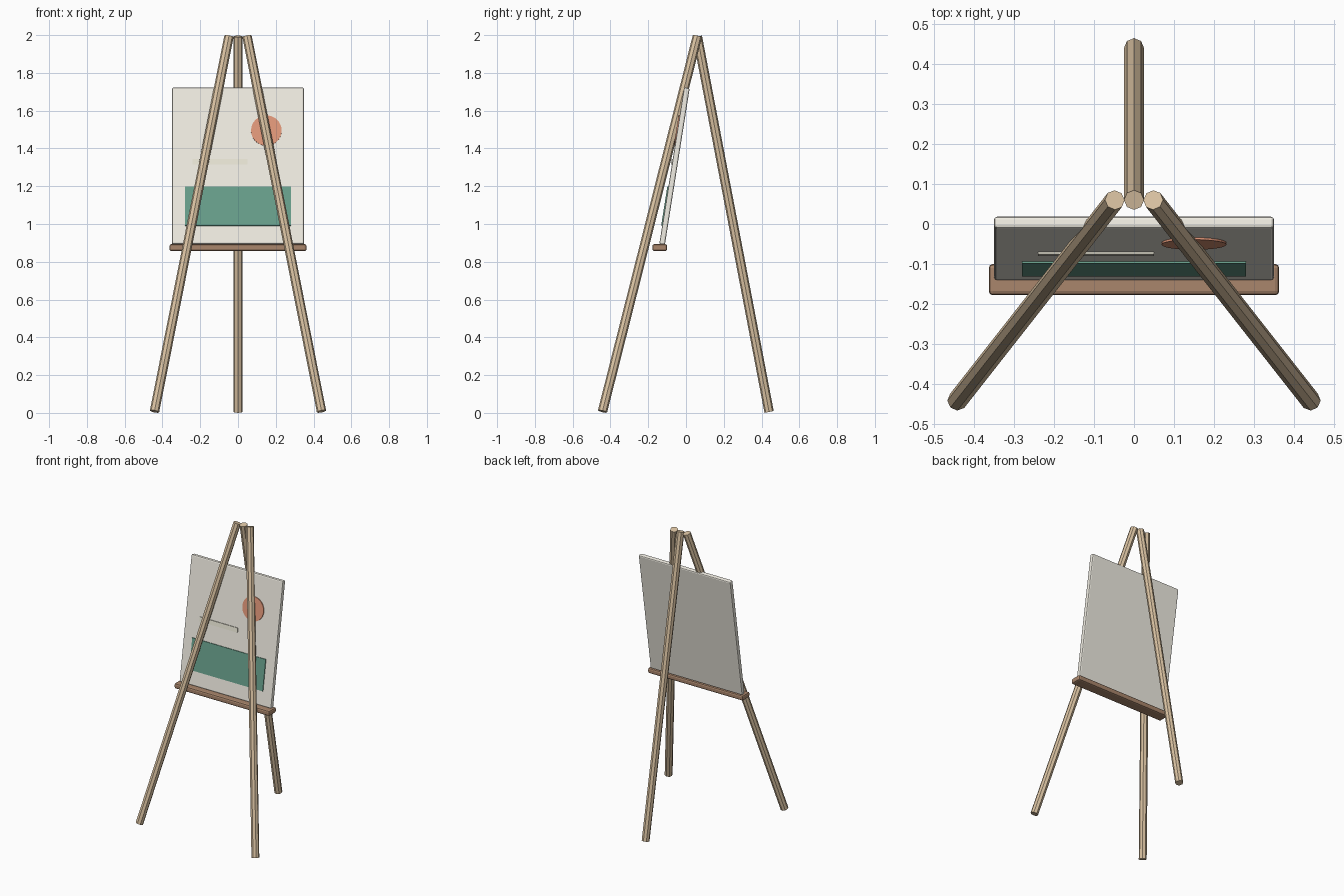
import bpy, math
from mathutils import Vector, Matrix

if "Cube" in bpy.data.objects:
    bpy.data.objects.remove(bpy.data.objects["Cube"])

def mat(name, rgb):
    m = bpy.data.materials.new(name)
    m.diffuse_color = (*rgb, 1)
    m.use_nodes = True
    m.node_tree.nodes["Principled BSDF"].inputs["Base Color"].default_value = m.diffuse_color
    return m

WOOD = mat("light_wood", (0.70, 0.54, 0.36))
DARK = mat("dark_wood", (0.40, 0.24, 0.15))
CANVAS = mat("canvas_cream", (0.88, 0.85, 0.77))
GREEN = mat("green_paint", (0.14, 0.35, 0.26))
ORANGE = mat("orange_paint", (0.75, 0.31, 0.19))
PALE = mat("pale_paint", (0.83, 0.80, 0.68))

def leg(name, foot, top, r=0.025):
    a, b = Vector(foot), Vector(top)
    bpy.ops.mesh.primitive_cylinder_add(vertices=8, radius=r, depth=(b - a).length)
    o = bpy.context.object
    o.name = name
    rot = Vector((0, 0, 1)).rotation_difference(b - a).to_matrix().to_4x4()
    o.matrix_world = Matrix.Translation((a + b) / 2) @ rot
    o.data.materials.append(WOOD)

def box(name, size, frame, material, bevel=0):
    bpy.ops.mesh.primitive_cube_add(size=1)
    o = bpy.context.object
    o.name = name
    o.data.transform(Matrix.Diagonal((*size, 1)))
    o.matrix_world = frame
    o.data.materials.append(material)
    if bevel:
        b = o.modifiers.new("bevel", 'BEVEL')
        b.width, b.segments = bevel, 2
    return o

# tripod legs
for side, s in (("left", -1), ("right", 1)):
    leg("front_leg_" + side, (s * 0.442, -0.442, 0.008), (s * 0.048, 0.06, 1.993))
leg("back_leg", (0, 0.44, 0.005), (0, 0.06, 1.993))

# tray
box("tray", (0.726, 0.078, 0.036), Matrix.Translation((0, -0.139, 0.875)), DARK, 0.01)

# tilted canvas
tilt = math.radians(-9)
board = Matrix.Translation((0, -0.061, 1.306)) @ Matrix.Rotation(tilt, 4, 'X')
box("canvas", (0.70, 0.03, 0.84), board, CANVAS, 0.008)

# painted shapes, placed on the canvas face
def on_face(x, z):
    return board @ Matrix.Translation((x, -0.0175, (z - 1.306) / math.cos(tilt)))

box("green_field", (0.56, 0.006, 0.21), on_face(0, 1.092), GREEN)
box("pale_stripe", (0.29, 0.006, 0.03), on_face(-0.095, 1.327), PALE)
bpy.ops.mesh.primitive_cylinder_add(vertices=32, radius=0.081, depth=0.006)
sun = bpy.context.object
sun.name = "orange_disc"
sun.matrix_world = on_face(0.15, 1.492) @ Matrix.Rotation(math.pi / 2, 4, 'X')
sun.data.materials.append(ORANGE)
